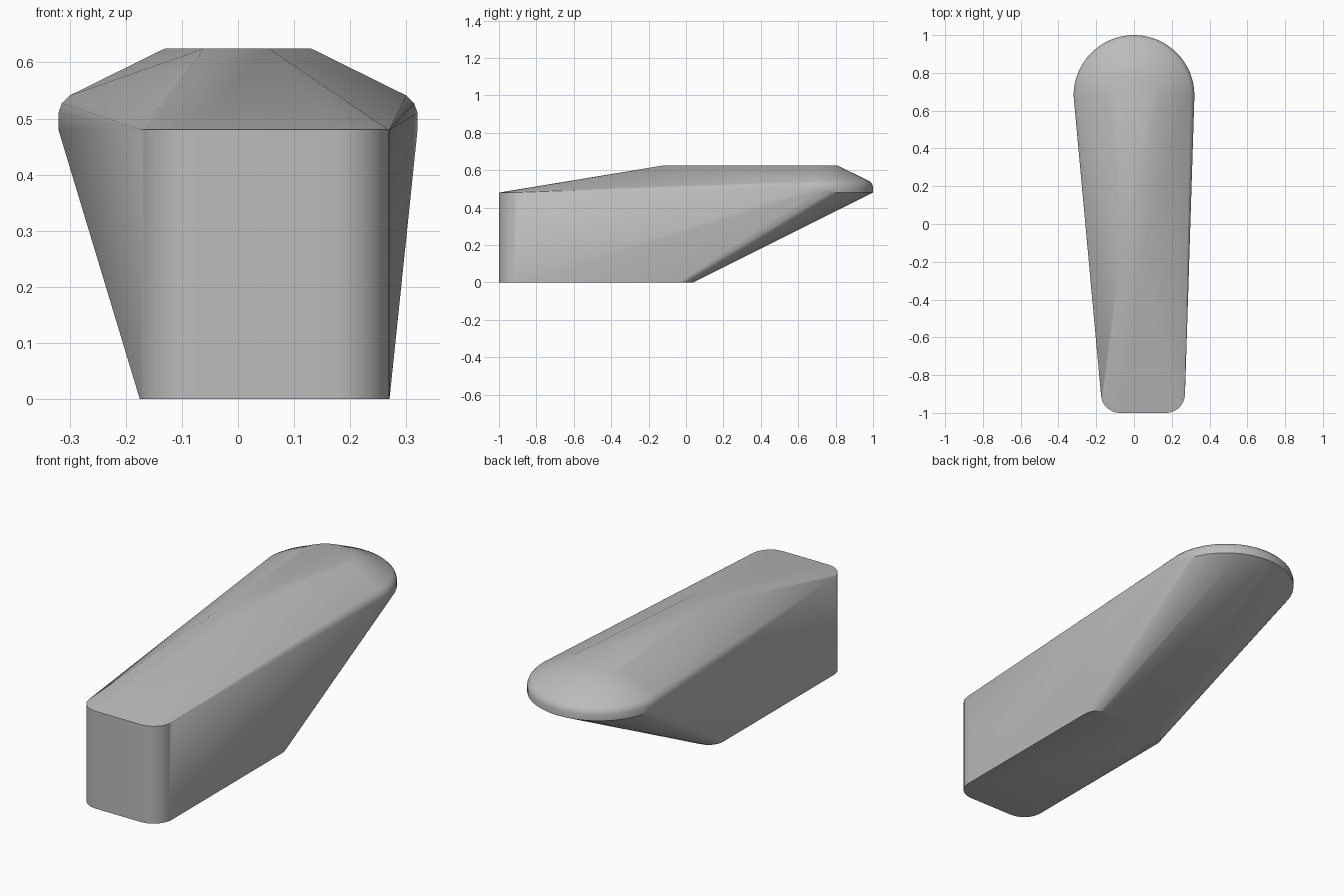
import bpy, bmesh, math

cube = bpy.data.objects.get("Cube")
if cube:
    bpy.data.objects.remove(cube, do_unlink=True)

grey = bpy.data.materials.new("plain grey")
grey.use_nodes = True
colour = (0.5, 0.5, 0.5, 1)
grey.diffuse_color = colour
grey.node_tree.nodes["Principled BSDF"].inputs["Base Color"].default_value = colour


def arc(cx, cy, r, z, start, end, steps):
    """Points on a level arc, angles in degrees."""
    angles = [math.radians(start + (end - start) * i / steps) for i in range(steps + 1)]
    return [(cx + r * math.cos(a), cy + r * math.sin(a), z) for a in angles]


LEFT, RIGHT, FRONT, FOOT_BACK = -0.175, 0.27, -1.0, 0.04
RIM = 0.48
HEAD_Y = 0.68
points = []

# Front block: rounded vertical corners from the ground to the rim
R = 0.1
for z in (0, RIM):
    points += arc(LEFT + R, FRONT + R, R, z, 180, 270, 8)
    points += arc(RIGHT - R, FRONT + R, R, z, 270, 360, 8)

# Back corners of the foot
r = 0.08
points += arc(RIGHT - r, FOOT_BACK - r, r, 0, 0, 90, 8)
points += arc(LEFT + r, FOOT_BACK - r, r, 0, 90, 180, 8)

# Overhanging round head: upright edge, rolled rim, flat top
for radius, z in ((0.32, RIM), (0.32, 0.51), (0.314, 0.527), (0.3, 0.541), (0.13, 0.625)):
    points += arc(0, HEAD_Y, radius, z, 0, 180, 32)

# Narrow front end of the top ridge
points += [(-0.06, -0.1, 0.625), (0.055, -0.12, 0.625)]

# Skin the outlines as one convex body
bm = bmesh.new()
for p in points:
    bm.verts.new(p)
hull = bmesh.ops.convex_hull(bm, input=bm.verts)
loose = {v for v in hull["geom_interior"] + hull["geom_unused"]
         if isinstance(v, bmesh.types.BMVert) and v.is_valid and not v.link_faces}
bmesh.ops.delete(bm, geom=list(loose), context="VERTS")
bmesh.ops.dissolve_limit(bm, angle_limit=math.radians(0.5), verts=bm.verts, edges=bm.edges)
bmesh.ops.recalc_face_normals(bm, faces=bm.faces)
mesh = bpy.data.meshes.new("body")
bm.to_mesh(mesh)
bm.free()
mesh.materials.append(grey)
body = bpy.data.objects.new("body", mesh)
bpy.context.collection.objects.link(body)
bpy.context.view_layer.objects.active = body
body.select_set(True)
bpy.ops.object.shade_smooth_by_angle(angle=math.radians(30))
